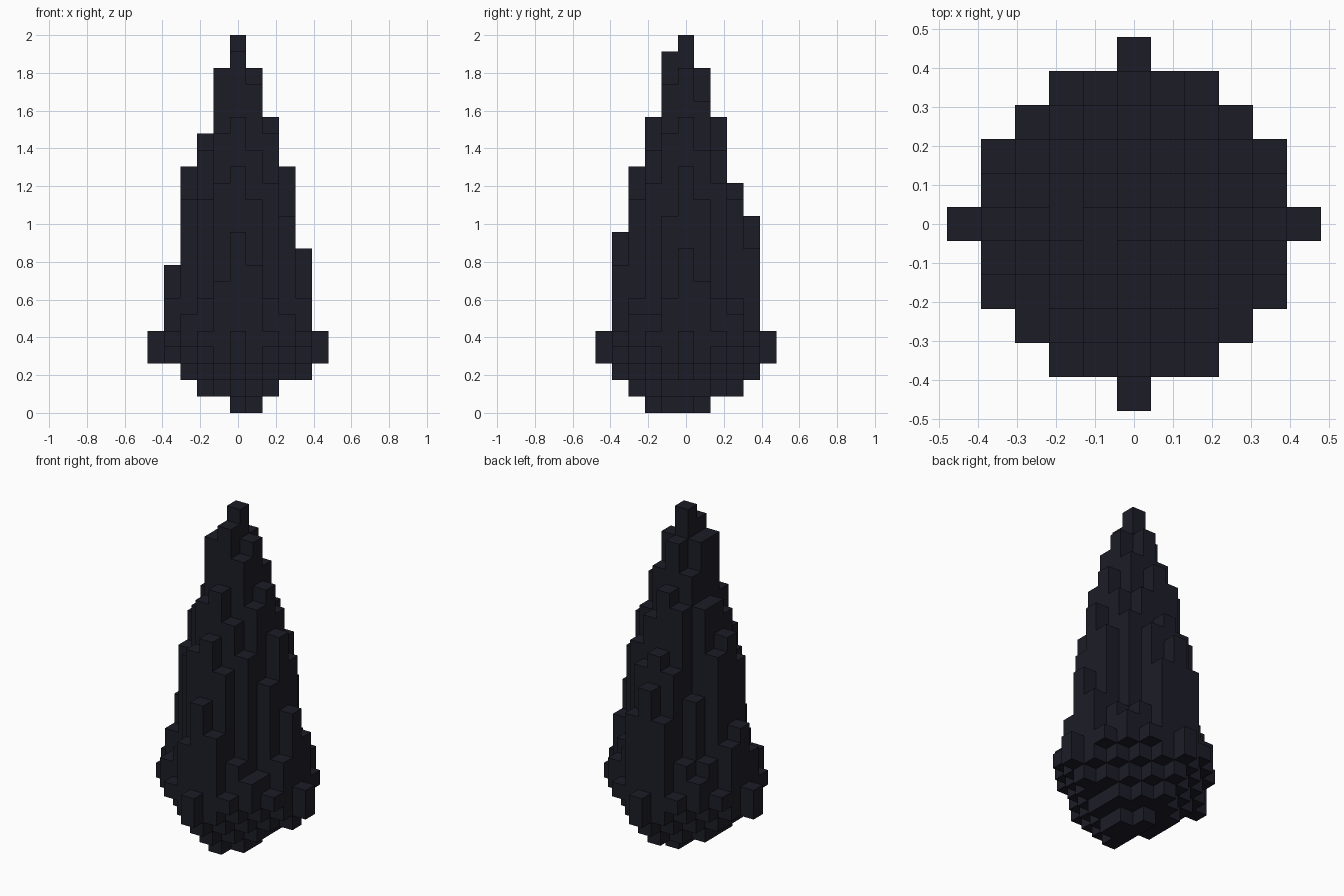
import bpy
import bmesh
from mathutils import Vector

if "Cube" in bpy.data.objects:
    bpy.data.objects.remove(bpy.data.objects["Cube"], do_unlink=True)

LAYERS = 23
CELL = 2 / LAYERS

# Typical (bottom, top) layer of a column for each pair of distances from the axis
TYPICAL = {
    (0, 0): (0, 23), (0, 1): (0, 21), (1, 1): (1, 19), (0, 2): (1, 18),
    (1, 2): (1, 16), (2, 2): (2, 14), (0, 3): (2, 15), (1, 3): (2, 13),
    (2, 3): (3, 7), (3, 3): (4, 6), (0, 4): (2, 10), (1, 4): (3, 8),
    (2, 4): (4, 5), (0, 5): (3, 5),
}

# Columns whose top breaks the symmetry
UNEVEN_TOP = {
    (0, -1): 22, (-1, -1): 21, (1, -1): 20, (0, -4): 11, (0, 4): 12,
    (-4, 0): 9, (0, 3): 14, (2, -1): 17, (-2, 0): 17, (-2, 1): 17,
    (1, -4): 9, (-1, 4): 10, (1, 4): 10, (-1, 2): 17, (-1, -2): 17,
    (-2, 2): 11, (-2, -2): 13, (-1, -3): 14, (3, -1): 12, (-3, 1): 14,
    (4, -1): 7, (-4, -1): 7, (3, -2): 6, (-3, -2): 6,
}

# Columns whose underside breaks the symmetry
UNEVEN_BOTTOM = {
    (-1, 0): 1, (1, -1): 0, (0, -2): 0, (0, 3): 1, (0, -3): 1, (-4, 0): 3,
}


def column_span(i, j):
    """Bottom and top layer of one column, or None outside the outline."""
    key = tuple(sorted((abs(i), abs(j))))
    if key not in TYPICAL:
        return None
    bottom, top = TYPICAL[key]
    return UNEVEN_BOTTOM.get((i, j), bottom), UNEVEN_TOP.get((i, j), top)


# Solid cells of the spike
cells = set()
for i in range(-5, 6):
    for j in range(-5, 6):
        span = column_span(i, j)
        if span:
            cells.update((i, j, k) for k in range(*span))

# Outer skin: one square wherever a solid cell meets empty space
bm = bmesh.new()
for cell in cells:
    centre = Vector(cell) + Vector((0, 0, 0.5))
    for axis in range(3):
        for sign in (-1, 1):
            normal = Vector((0, 0, 0))
            normal[axis] = sign
            if tuple(int(c + n) for c, n in zip(cell, normal)) in cells:
                continue
            u = Vector((0, 0, 0))
            u[(axis + 1) % 3] = 0.5
            v = normal.cross(u)
            mid = centre + normal * 0.5
            corners = (mid - u - v, mid + u - v, mid + u + v, mid - u + v)
            bm.faces.new([bm.verts.new(p * CELL) for p in corners])

bmesh.ops.remove_doubles(bm, verts=bm.verts, dist=CELL * 0.01)
bmesh.ops.dissolve_limit(bm, angle_limit=0.01, verts=bm.verts, edges=bm.edges)

mesh = bpy.data.meshes.new("rock_spike")
bm.to_mesh(mesh)
bm.free()
rock_spike = bpy.data.objects.new("rock_spike", mesh)
bpy.context.collection.objects.link(rock_spike)

# Dark blue-grey stone
stone = bpy.data.materials.new("dark_stone")
stone.use_nodes = True
colour = (0.0115, 0.0115, 0.0205, 1)
stone.diffuse_color = colour
stone.node_tree.nodes["Principled BSDF"].inputs["Base Color"].default_value = colour
mesh.materials.append(stone)
